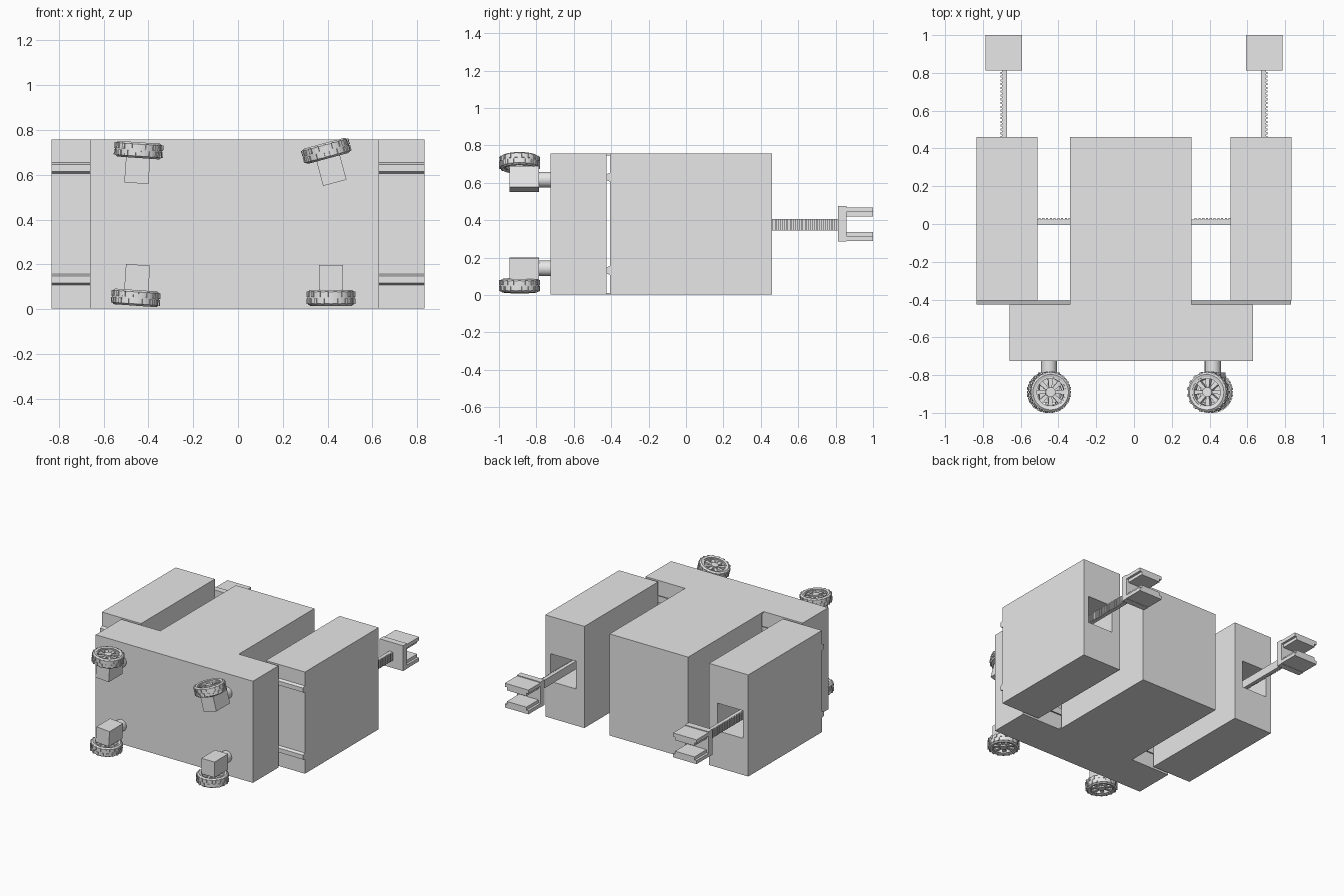
import bpy, bmesh, math
from mathutils import Matrix, Vector

if "Cube" in bpy.data.objects:
    bpy.data.objects.remove(bpy.data.objects["Cube"])

grey = bpy.data.materials.new("light_grey")
grey.use_nodes = True
grey.diffuse_color = (0.8, 0.8, 0.8, 1)
grey.node_tree.nodes["Principled BSDF"].inputs["Base Color"].default_value = (0.8, 0.8, 0.8, 1)


def finish(name, bm, matrix=None):
    bmesh.ops.recalc_face_normals(bm, faces=bm.faces)
    mesh = bpy.data.meshes.new(name)
    bm.to_mesh(mesh)
    bm.free()
    mesh.materials.append(grey)
    obj = bpy.data.objects.new(name, mesh)
    bpy.context.collection.objects.link(obj)
    if matrix:
        obj.matrix_world = matrix
    return obj


def add_box(bm, xs, ys, zs):
    size = [abs(b - a) for a, b in (xs, ys, zs)]
    mid = [(a + b) / 2 for a, b in (xs, ys, zs)]
    m = Matrix.Translation(mid) @ Matrix.Diagonal((*size, 1))
    bmesh.ops.create_cube(bm, size=1, matrix=m)


def box(name, xs, ys, zs, matrix=None):
    bm = bmesh.new()
    add_box(bm, xs, ys, zs)
    return finish(name, bm, matrix)


def prism(name, points, along, matrix=None):
    """Extrude a closed outline of 3D points along a vector."""
    bm = bmesh.new()
    face = bm.faces.new([bm.verts.new(p) for p in points])
    new = bmesh.ops.extrude_face_region(bm, geom=[face])["geom"]
    verts = [g for g in new if isinstance(g, bmesh.types.BMVert)]
    bmesh.ops.translate(bm, verts=verts, vec=Vector(along))
    return finish(name, bm, matrix)


def cut(obj, cutter):
    cutter.hide_render = True
    cutter.hide_set(True)
    mod = obj.modifiers.new("cut", "BOOLEAN")
    mod.operation = "DIFFERENCE"
    mod.solver = "EXACT"
    mod.object = cutter
    # Bake the cut so the cutter can be removed
    bpy.context.view_layer.update()
    baked = bpy.data.meshes.new_from_object(obj.evaluated_get(bpy.context.evaluated_depsgraph_get()))
    obj.modifiers.clear()
    obj.data = baked
    bpy.data.objects.remove(cutter)


# T-shaped body with a narrow slot behind the front bar
TOP = 0.757
outline = [(-0.66, -0.725), (0.63, -0.725), (0.63, -0.425), (0.305, -0.425),
           (0.305, 0.46), (-0.34, 0.46), (-0.34, -0.425), (-0.66, -0.425)]
body = prism("main_body", [(x, y, 0.003) for x, y in outline], (0, 0, TOP - 0.003))
cut(body, box("slot_cutter", (-0.5, 0.5), (-0.428, -0.407), (0.012, 0.747)))

# Dovetail rails joining the front bar to the side pods
for name, z in (("lower_rail", 0.132), ("upper_rail", 0.63)):
    section = [(-0.404, -0.025), (-0.404, 0.025), (-0.426, 0.016), (-0.426, -0.016)]
    prism(name, [(-0.833, y, z + h) for y, h in section], (1.665, 0, 0))


def rack(name, length, matrix):
    """Toothed bar along local y, teeth on the local +x side."""
    bm = bmesh.new()
    add_box(bm, (-0.017, 0.008), (0, length), (-0.03, 0.03))
    count = int(length / 0.02)
    for i in range(count):
        add_box(bm, (0.008, 0.017), (i * 0.02, i * 0.02 + 0.011), (-0.03, 0.03))
    return finish(name, bm, matrix)


def sided(s, a, b):
    return tuple(sorted((s * a, s * b)))


for side, s in (("left", 1), ("right", -1)):
    # Side pod with a square pocket at the back
    pod = box(side + "_pod", sided(s, 0.512, 0.833), (-0.405, 0.46), (0.003, TOP))
    cut(pod, box("pocket_cutter", sided(s, 0.58, 0.79), (0.12, 0.6), (0.275, 0.48)))

    # Racks: one pushes the gripper out, one moves the pod sideways
    cx = s * 0.69
    turn = Matrix.Diagonal((s, 1, 1, 1))
    rack(side + "_gripper_rack", 0.70, Matrix.Translation((cx, 0.115, 0.376)) @ turn)
    start = 0.512 if s > 0 else -0.335
    rack(side + "_pod_rack", 0.21 if s > 0 else 0.18,
         Matrix.Translation((start, 0.015, 0.376)) @ Matrix.Rotation(math.pi / 2, 4, "Z"))

    # Gripper: back plate, two jaws, and a pad inside each jaw
    wide = (cx - 0.097, cx + 0.097)
    box(side + "_gripper_plate", wide, (0.812, 0.858), (0.287, 0.475))
    for jaw, d in (("upper", 1), ("lower", -1)):
        box(f"{side}_{jaw}_jaw", wide, (0.855, 1.0),
            sorted((0.379 + d * 0.064, 0.379 + d * 0.090)))
        box(f"{side}_{jaw}_pad", (cx - 0.08, cx + 0.08), (0.857, 1.0),
            sorted((0.379 + d * 0.041, 0.379 + d * 0.066)))


def ring(name, profile, sides, matrix):
    """Revolve a closed (radius, height) profile around local z."""
    bm = bmesh.new()
    loops = []
    for i in range(sides):
        a = math.tau * i / sides
        loops.append([bm.verts.new((r * math.cos(a), r * math.sin(a), h)) for r, h in profile])
    n = len(profile)
    for i in range(sides):
        p, q = loops[i], loops[(i + 1) % sides]
        for j in range(n):
            bm.faces.new((p[j], q[j], q[(j + 1) % n], p[(j + 1) % n]))
    return finish(name, bm, matrix)


def wheel(name, frame):
    """Tyre with tread blocks, rim, hub and spokes, axle along local z."""
    tyre = [(0.080, -0.031), (0.094, -0.035), (0.105, -0.026),
            (0.105, 0.026), (0.094, 0.035), (0.080, 0.031)]
    ring(name + "_tyre", tyre, 40, frame)
    ring(name + "_rim", [(0.072, -0.026), (0.084, -0.026), (0.084, 0.026), (0.072, 0.026)], 40, frame)
    # Staggered tread blocks
    bm = bmesh.new()
    for i in range(36):
        part = bmesh.new()
        zs = (0.003, 0.028) if i % 2 else (-0.028, -0.003)
        add_box(part, (0.098, 0.110), (-0.007, 0.007), zs)
        part.transform(Matrix.Rotation(math.tau * i / 36, 4, "Z"))
        tmp = bpy.data.meshes.new("tmp")
        part.to_mesh(tmp)
        part.free()
        bm.from_mesh(tmp)
        bpy.data.meshes.remove(tmp)
    finish(name + "_tread", bm, frame)
    # Hub and tapered spokes
    bm = bmesh.new()
    bmesh.ops.create_cone(bm, cap_ends=True, segments=24, radius1=0.026, radius2=0.026, depth=0.056)
    finish(name + "_hub", bm, frame)
    for i in range(8):
        spoke = [(0.02, -0.008, -0.018), (0.076, -0.013, -0.018),
                 (0.076, 0.013, -0.018), (0.02, 0.008, -0.018)]
        prism(f"{name}_spoke_{i + 1}", spoke, (0, 0, 0.036),
              frame @ Matrix.Rotation(math.tau * i / 8, 4, "Z"))


# Four swivelling wheel units on the front face
units = (("upper_right", -0.45, 0.617, 4), ("upper_left", 0.418, 0.617, -15),
         ("lower_right", -0.45, 0.143, 184), ("lower_left", 0.415, 0.143, 180))
for name, x, z, angle in units:
    frame = Matrix.Translation((x, -0.89, z)) @ Matrix.Rotation(math.radians(angle), 4, "Y")
    box(name + "_motor", (-0.054, 0.054), (-0.055, 0.105), (-0.055, 0.06), frame)
    bm = bmesh.new()
    turn = Matrix.Translation((0, 0.13, 0)) @ Matrix.Rotation(math.pi / 2, 4, "X")
    bmesh.ops.create_cone(bm, cap_ends=True, segments=24, radius1=0.042, radius2=0.042,
                          depth=0.09, matrix=turn)
    finish(name + "_stem", bm, frame)
    wheel(name + "_wheel", frame @ Matrix.Translation((0, 0, 0.093)))

# Smooth the round parts, keeping hard edges
bpy.ops.object.select_all(action="DESELECT")
for obj in bpy.context.scene.objects:
    if obj.name.endswith(("_tyre", "_rim", "_hub", "_stem")):
        obj.select_set(True)
        bpy.context.view_layer.objects.active = obj
bpy.ops.object.shade_smooth_by_angle(angle=math.radians(30))
